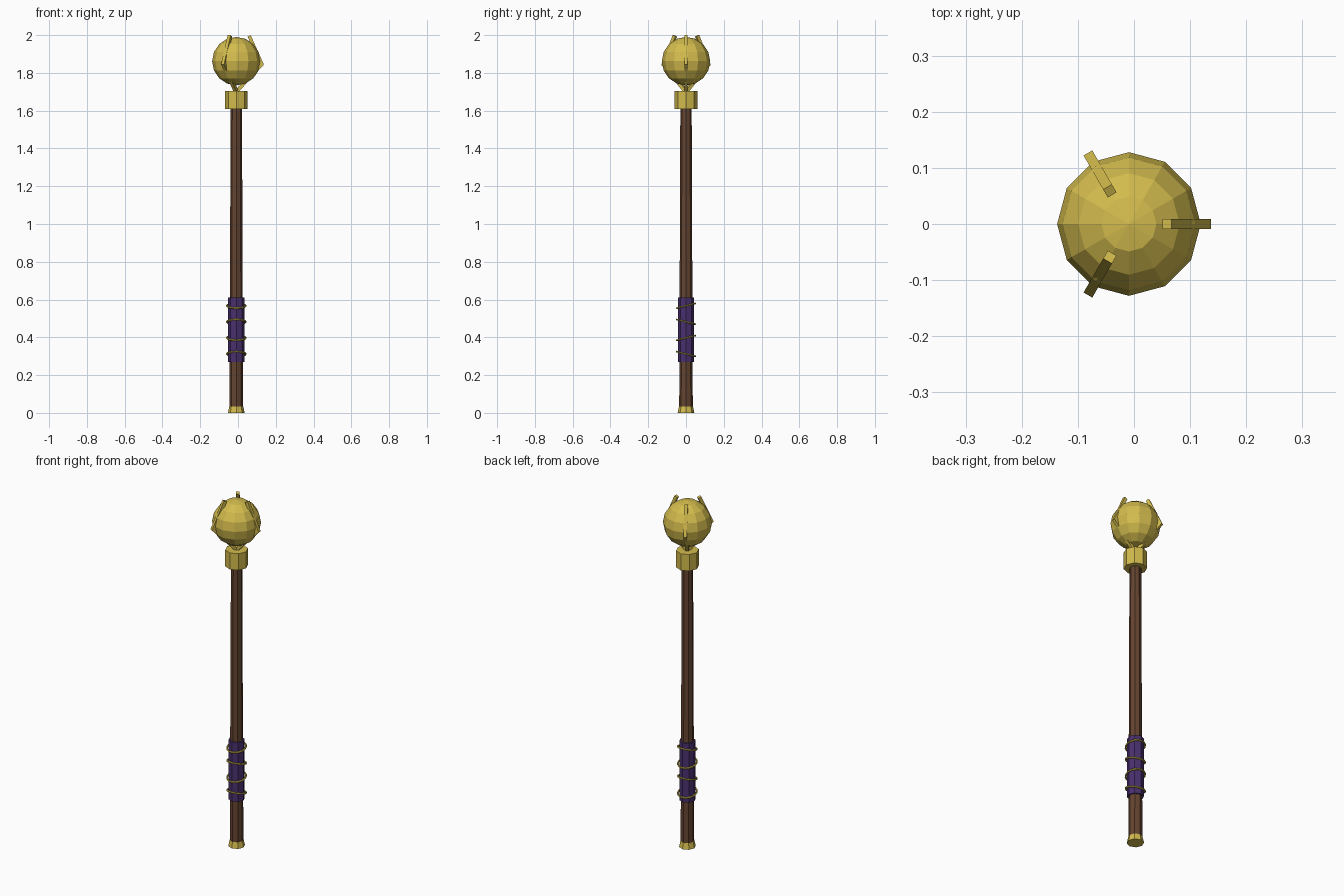
import bpy
import math
from mathutils import Vector, Matrix

cube = bpy.data.objects.get("Cube")
if cube:
    bpy.data.objects.remove(cube, do_unlink=True)

AXIS_X = -0.009  # the shaft sits slightly off centre because of the claws


def material(name, color):
    mat = bpy.data.materials.new(name)
    mat.use_nodes = True
    mat.diffuse_color = (*color, 1)
    bsdf = mat.node_tree.nodes["Principled BSDF"]
    bsdf.inputs["Base Color"].default_value = (*color, 1)
    bsdf.inputs["Roughness"].default_value = 0.6
    return mat


gold = material("gold", (0.65, 0.5, 0.075))
wood = material("brown wood", (0.13, 0.058, 0.03))
cloth = material("purple cloth", (0.068, 0.03, 0.16))


def finish(name, mat):
    obj = bpy.context.object
    obj.name = name
    obj.data.materials.append(mat)
    return obj


def column(name, z0, z1, r0, r1, mat):
    """Eight-sided tapered column between two heights."""
    bpy.ops.mesh.primitive_cone_add(vertices=8, radius1=r0, radius2=r1, depth=z1 - z0,
                                    location=(AXIS_X, 0, (z0 + z1) / 2))
    return finish(name, mat)


def bar(name, start, end, width, mat):
    """Square bar running from start to end."""
    path = end - start
    bpy.ops.mesh.primitive_cube_add(size=1)
    obj = finish(name, mat)
    turn = path.to_track_quat('Z', 'Y').to_matrix().to_4x4()
    scale = Matrix.Diagonal((width, width, path.length, 1))
    obj.data.transform(Matrix.Translation((start + end) / 2) @ turn @ scale)
    return obj


# Staff body
column("shaft", 0.02, 1.64, 0.036, 0.03, wood)
column("foot_cap", 0, 0.035, 0.044, 0.037, gold)
column("grip", 0.27, 0.61, 0.043, 0.043, cloth)
column("collar", 1.61, 1.705, 0.06, 0.06, gold)

# Wire bands around the grip, tilted alternately
for i in range(4):
    tilt = 0.25 if i % 2 else -0.25
    bpy.ops.mesh.primitive_torus_add(major_segments=16, minor_segments=6,
                                     major_radius=0.05, minor_radius=0.005,
                                     location=(AXIS_X, 0, 0.312 + 0.085 * i),
                                     rotation=(tilt, 0, 0))
    finish(f"grip_band_{i + 1}", gold)

# Faceted orb
bpy.ops.mesh.primitive_uv_sphere_add(segments=12, ring_count=8, radius=0.128,
                                     location=(AXIS_X, 0, 1.862))
finish("orb", gold)

# Three bent claws holding the orb
for i in range(3):
    angle = math.tau * i / 3
    out = Vector((math.cos(angle), math.sin(angle), 0))

    def at(r, z):
        return Vector((AXIS_X, 0, z)) + out * r

    bar(f"claw_arm_{i + 1}", at(0.0, 1.7), at(0.138, 1.848), 0.018, gold)
    bar(f"claw_tip_{i + 1}", at(0.138, 1.84), at(0.068, 1.996), 0.018, gold)
